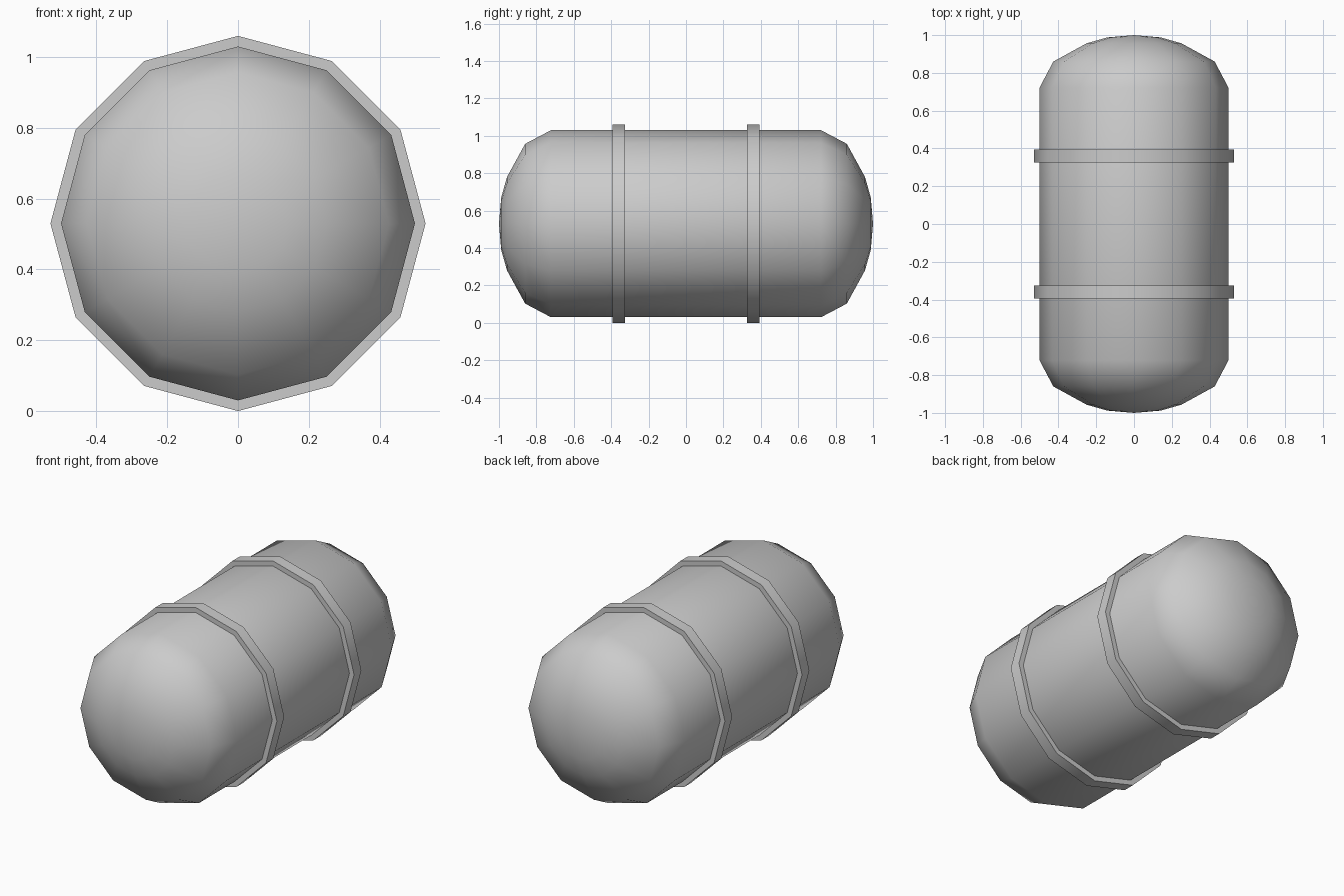
import bpy, bmesh
from math import sin, cos, tau, radians

if "Cube" in bpy.data.objects:
    bpy.data.objects.remove(bpy.data.objects["Cube"])

SIDES, CENTRE_Z = 12, 0.53


def lathe(name, profile, closed=False):
    """Spin (radius, y) points around the long axis; radius 0 makes a pole."""
    bm = bmesh.new()
    rings = []
    for r, y in profile:
        if r == 0:
            rings.append([bm.verts.new((0, y, CENTRE_Z))] * SIDES)
        else:
            rings.append([bm.verts.new((r * sin(tau * i / SIDES), y,
                                        CENTRE_Z + r * cos(tau * i / SIDES)))
                          for i in range(SIDES)])
    pairs = list(zip(rings, rings[1:]))
    if closed:
        pairs.append((rings[-1], rings[0]))
    for a, b in pairs:
        for i in range(SIDES):
            j = (i + 1) % SIDES
            bm.faces.new(dict.fromkeys((a[i], a[j], b[j], b[i])))
    bmesh.ops.recalc_face_normals(bm, faces=bm.faces[:])
    mesh = bpy.data.meshes.new(name)
    bm.to_mesh(mesh)
    bm.free()
    ob = bpy.data.objects.new(name, mesh)
    bpy.context.collection.objects.link(ob)
    bpy.ops.object.select_all(action='DESELECT')
    ob.select_set(True)
    bpy.context.view_layer.objects.active = ob
    bpy.ops.object.shade_smooth_by_angle(angle=radians(40))
    return ob


# Tank body with domed ends
dome = [(0, 1.0), (0.14, 0.988), (0.25, 0.957), (0.427, 0.86), (0.5, 0.722)]
lathe("tank_body", [(r, -y) for r, y in dome] + dome[::-1])

# Two raised bands around the body
for name, y in (("front_band", -0.36), ("back_band", 0.36)):
    h = 0.034
    lathe(name, [(0.49, y - h), (0.53, y - h), (0.53, y + h), (0.49, y + h)], closed=True)
